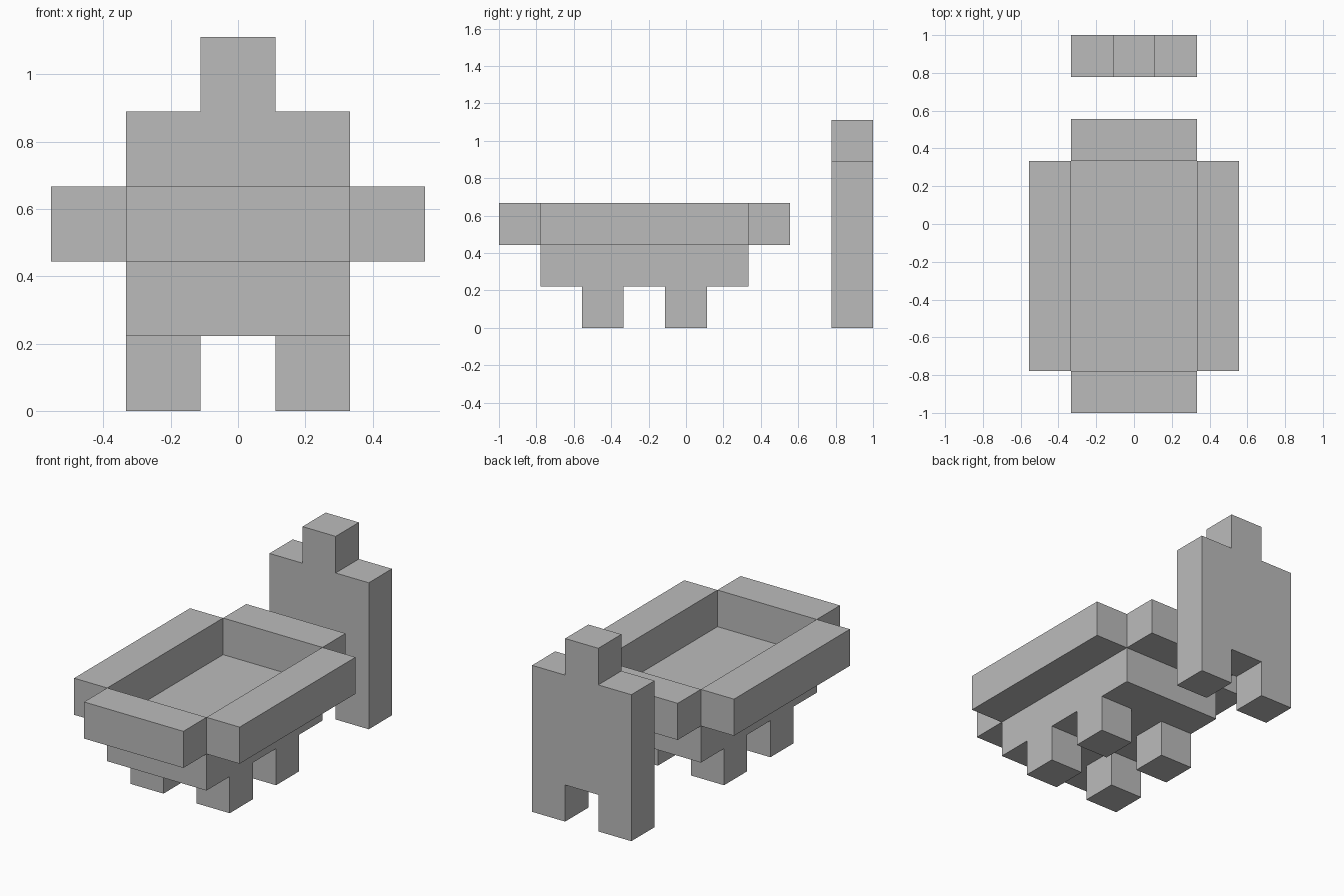
import bpy
import bmesh
from mathutils import Vector

cube = bpy.data.objects.get("Cube")
if cube:
    bpy.data.objects.remove(cube, do_unlink=True)

U = 2 / 9  # one block of the modular grid

grey = bpy.data.materials.new("plain grey")
grey.use_nodes = True
colour = (0.5, 0.5, 0.5, 1)
grey.diffuse_color = colour
grey.node_tree.nodes["Principled BSDF"].inputs["Base Color"].default_value = colour


def add_object(name, bm):
    bmesh.ops.recalc_face_normals(bm, faces=bm.faces)
    mesh = bpy.data.meshes.new(name)
    bm.to_mesh(mesh)
    bm.free()
    mesh.materials.append(grey)
    obj = bpy.data.objects.new(name, mesh)
    bpy.context.collection.objects.link(obj)
    return obj


def box(name, low, high):
    """Box between two corners, given in blocks."""
    low, high = Vector(low) * U, Vector(high) * U
    bm = bmesh.new()
    bmesh.ops.create_cube(bm, size=1)
    bmesh.ops.scale(bm, vec=high - low, verts=bm.verts)
    bmesh.ops.translate(bm, vec=(low + high) / 2, verts=bm.verts)
    return add_object(name, bm)


def extruded_figure(name, half, y_front, y_back):
    """Half outline in x and z, mirrored and extruded along y."""
    outline = half + [(-x, z) for x, z in reversed(half)]
    bm = bmesh.new()
    face = bm.faces.new([bm.verts.new((x * U, y_front * U, z * U)) for x, z in outline])
    ext = bmesh.ops.extrude_face_region(bm, geom=[face], use_keep_orig=True)
    moved = [v for v in ext["geom"] if isinstance(v, bmesh.types.BMVert)]
    bmesh.ops.translate(bm, vec=(0, (y_back - y_front) * U, 0), verts=moved)
    return add_object(name, bm)


# Table: slab, raised rim with open corners
box("table_floor", (-1.5, -3.5, 1), (1.5, 1.5, 2))
box("rim_front", (-1.5, -4.5, 2), (1.5, -3.5, 3))
box("rim_back", (-1.5, 1.5, 2), (1.5, 2.5, 3))

# Mirrored side rims and legs
for side, x in (("left", 1), ("right", -1)):
    a, b = sorted((1.5 * x, 2.5 * x))
    box("rim_" + side, (a, -3.5, 2), (b, 1.5, 3))
    a, b = sorted((0.5 * x, 1.5 * x))
    for end, y in (("front", -2.5), ("back", -0.5)):
        box(f"leg_{end}_{side}", (a, y, 0), (b, y + 1, 1))

# Standing figure behind the table: legs, body and head in one outline
extruded_figure("standing_figure",
                [(0.5, 1), (0.5, 0), (1.5, 0), (1.5, 4), (0.5, 4), (0.5, 5)],
                3.5, 4.5)
